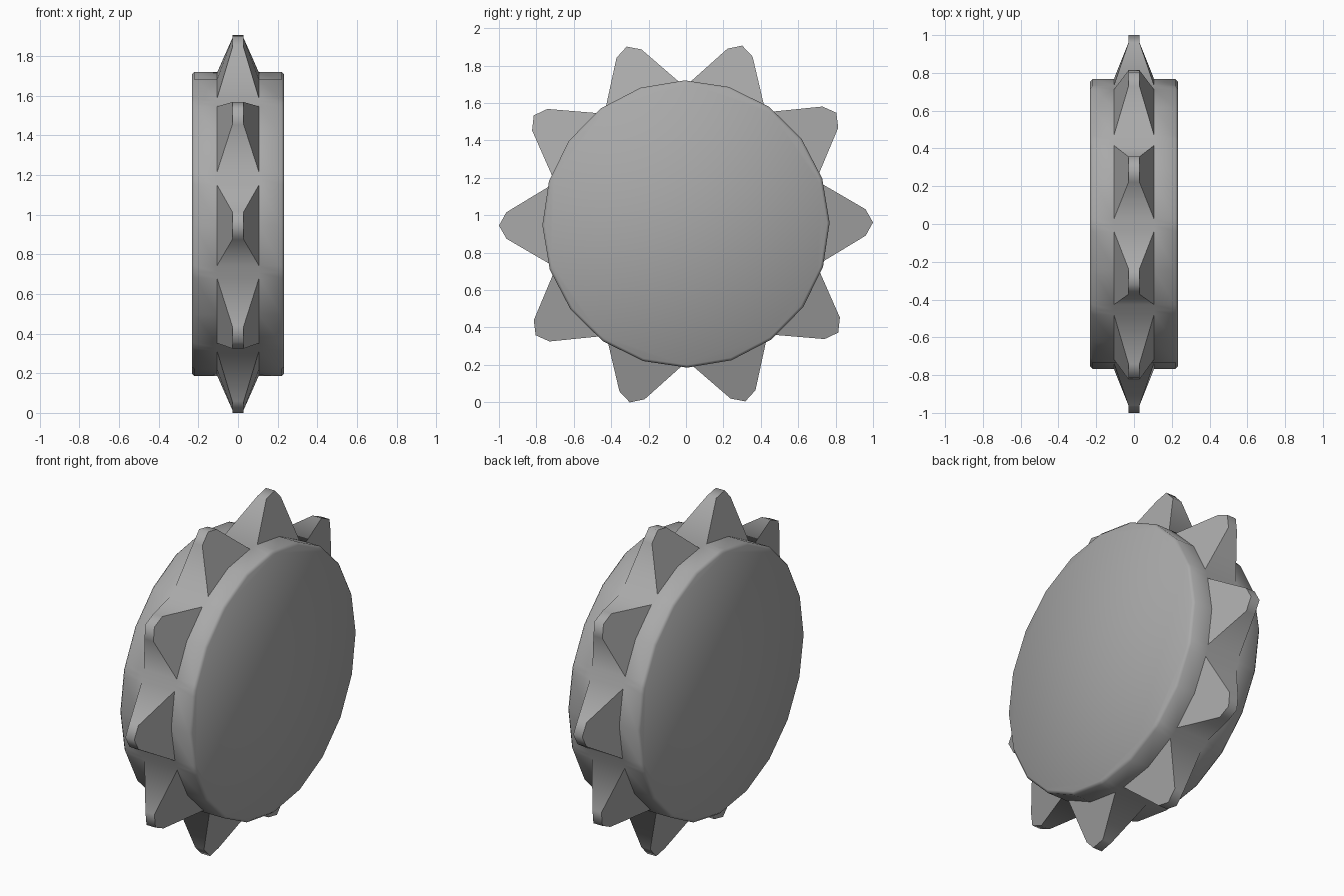
import bpy, bmesh, math

cube = bpy.data.objects.get("Cube")
if cube:
    bpy.data.objects.remove(cube, do_unlink=True)

TEETH = 10
CENTRE = 0.953      # axle height
RIM = 0.768         # rim radius
FOOT = 15.5         # half angle of a tooth at its base
TURN = 0.5          # small turn of the whole wheel
TIP_HALF = 0.029

# Cross-section of the rim across its width: (x, radius)
COLUMNS = [(-0.233, RIM - 0.014), (-0.219, RIM), (-0.106, RIM),
           (0.106, RIM), (0.219, RIM), (0.233, RIM - 0.014)]
MIDDLE = 2          # strip that carries the teeth

bm = bmesh.new()


def point(x, radius, degrees):
    a = math.radians(degrees + TURN)
    return bm.verts.new((x, radius * math.cos(a), CENTRE + radius * math.sin(a)))


# The feet lie on the straight sides of the 20-sided rim
half = math.radians(9)
foot_scale = math.cos(half) / math.cos(math.radians(FOOT) - half)
rings = []
for t in range(TEETH):
    for offset, scale in ((-18, 1), (-FOOT, foot_scale), (0, 1), (FOOT, foot_scale)):
        rings.append([point(x, r * scale, 360 / TEETH * t + offset) for x, r in COLUMNS])

# Rim faces, left open under each tooth
for i, ring in enumerate(rings):
    nxt = rings[(i + 1) % len(rings)]
    for c in range(len(COLUMNS) - 1):
        if c == MIDDLE and i % 4 in (1, 2):
            continue
        bm.faces.new((ring[c], ring[c + 1], nxt[c + 1], nxt[c]))

# Flat sides of the wheel
bm.faces.new([ring[0] for ring in rings])
bm.faces.new([ring[-1] for ring in rings])

# Tapered teeth with a blunt, pointed tip
for t in range(TEETH):
    sides = []
    for column, x in ((MIDDLE, -TIP_HALF), (MIDDLE + 1, TIP_HALF)):
        base = [rings[4 * t + k][column] for k in (1, 2, 3)]
        tip = [point(x, r, 360 / TEETH * t + a)
               for r, a in ((0.963, 4.2), (1.0, 0), (0.963, -4.2))]
        outline = base + tip
        bm.faces.new(outline)
        sides.append(outline)
    left, right = sides
    for k in range(2, 6):
        n = (k + 1) % 6
        bm.faces.new((left[k], left[n], right[n], right[k]))

bmesh.ops.recalc_face_normals(bm, faces=bm.faces)
mesh = bpy.data.meshes.new("toothed_wheel")
bm.to_mesh(mesh)
bm.free()
wheel = bpy.data.objects.new("toothed_wheel", mesh)
bpy.context.collection.objects.link(wheel)

# Grey material
grey = bpy.data.materials.new("plain_grey")
grey.use_nodes = True
colour = (0.4, 0.4, 0.4, 1)
grey.diffuse_color = colour
for node in grey.node_tree.nodes:
    if node.type == 'BSDF_PRINCIPLED':
        node.inputs["Base Color"].default_value = colour
mesh.materials.append(grey)

# Soft rim and tooth roots, crisp tooth sides
bpy.ops.object.select_all(action='DESELECT')
wheel.select_set(True)
bpy.context.view_layer.objects.active = wheel
bpy.ops.object.shade_smooth_by_angle(angle=math.radians(60))
